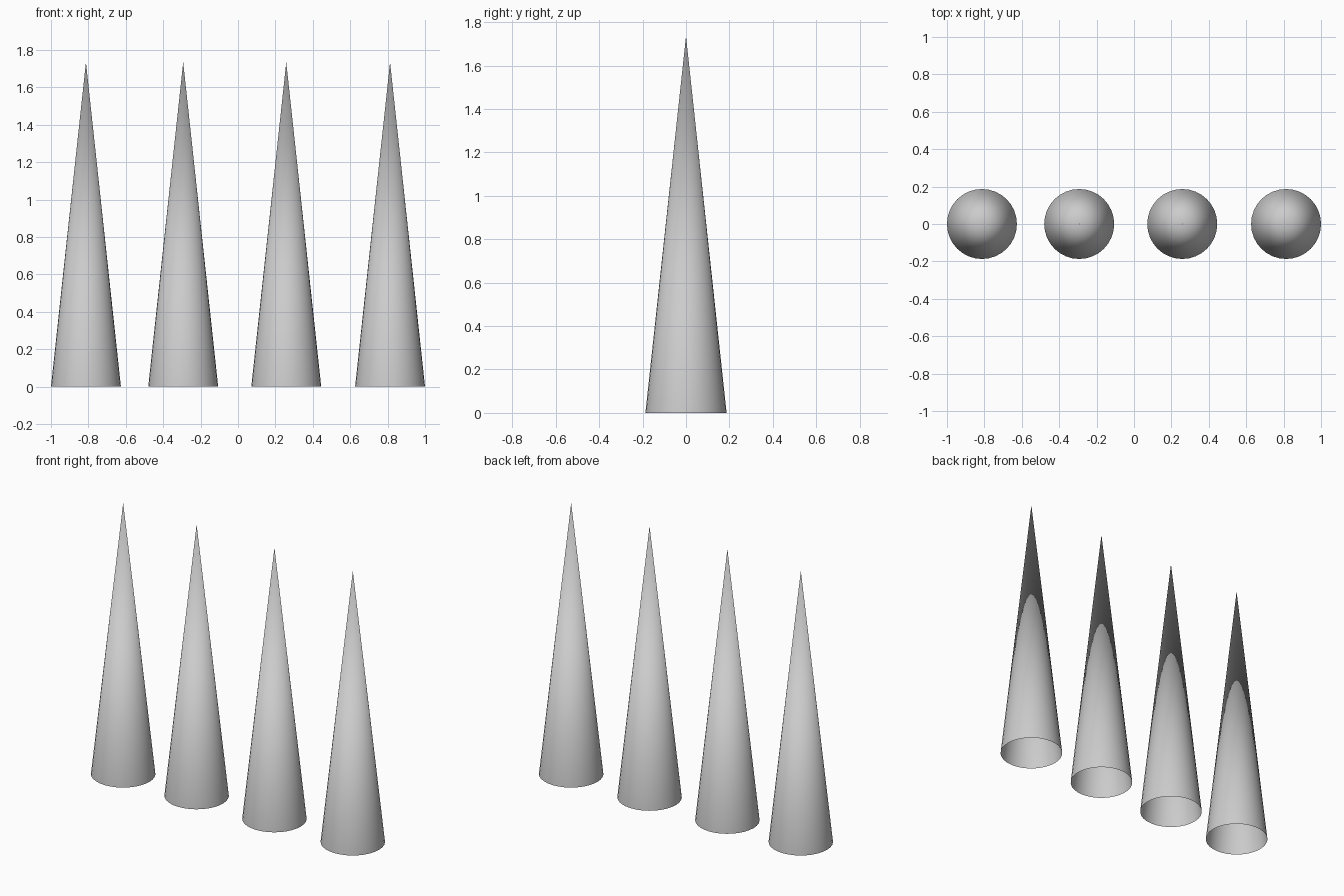
import bpy

if "Cube" in bpy.data.objects:
    bpy.data.objects.remove(bpy.data.objects["Cube"])

RADIUS = 0.187
HEIGHT = 1.735
CENTRES = (-0.813, -0.293, 0.258, 0.813)


def spike(name, x):
    # Open-bottomed smooth cone standing on the ground
    bpy.ops.mesh.primitive_cone_add(vertices=32, radius1=RADIUS, radius2=0,
                                    depth=HEIGHT, end_fill_type='NOTHING',
                                    location=(x, 0, HEIGHT / 2))
    cone = bpy.context.object
    cone.name = name
    bpy.ops.object.shade_smooth()


# Row of four spikes
for i, x in enumerate(CENTRES):
    spike(f"cone_spike_{i + 1}", x)
